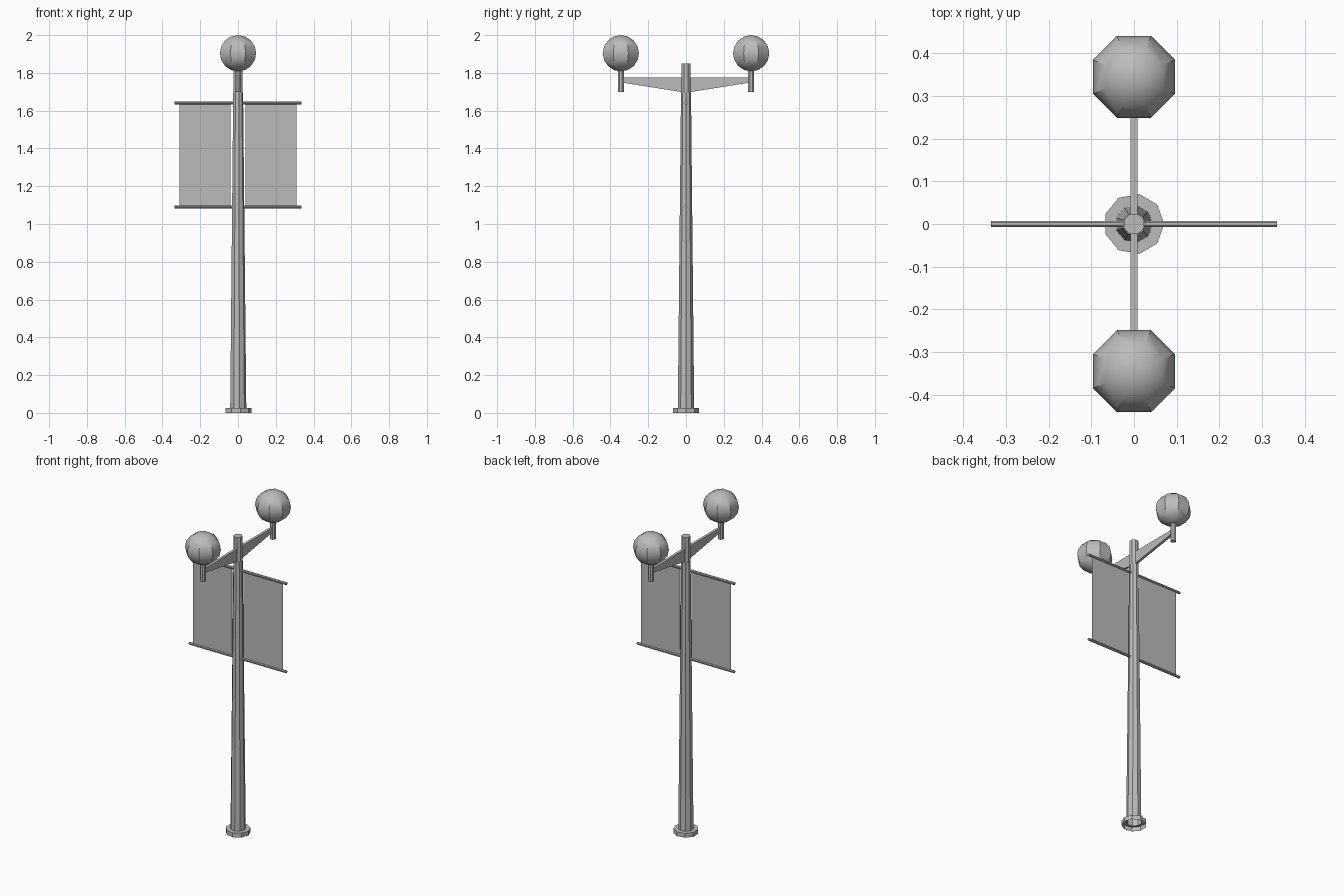
import bpy, bmesh, math
from mathutils import Matrix

cube = bpy.data.objects.get("Cube")
if cube:
    bpy.data.objects.remove(cube)

grey = bpy.data.materials.new("plain grey")
grey.use_nodes = True
grey.diffuse_color = (0.5, 0.5, 0.5, 1)
bsdf = next(n for n in grey.node_tree.nodes if n.type == 'BSDF_PRINCIPLED')
bsdf.inputs["Base Color"].default_value = (0.5, 0.5, 0.5, 1)


def finish(name, bm, loc=(0, 0, 0), smooth=None):
    bmesh.ops.recalc_face_normals(bm, faces=bm.faces)
    mesh = bpy.data.meshes.new(name)
    bm.to_mesh(mesh)
    bm.free()
    mesh.materials.append(grey)
    ob = bpy.data.objects.new(name, mesh)
    ob.location = loc
    bpy.context.collection.objects.link(ob)
    if smooth:
        bpy.ops.object.select_all(action='DESELECT')
        ob.select_set(True)
        bpy.context.view_layer.objects.active = ob
        bpy.ops.object.shade_smooth_by_angle(angle=math.radians(smooth))
    return ob


def lathe(name, profile, sides, turn=0.0, cap=False):
    """Sweep (radius, height) points round the z axis."""
    bm = bmesh.new()
    rings = []
    for r, z in profile:
        angles = [turn + math.tau * i / sides for i in range(sides)]
        rings.append([bm.verts.new((r * math.cos(a), r * math.sin(a), z)) for a in angles])
    for low, high in zip(rings, rings[1:]):
        for i in range(sides):
            j = (i + 1) % sides
            bm.faces.new((low[i], low[j], high[j], high[i]))
    if cap:
        bm.faces.new(rings[-1])
    return finish(name, bm)


def rod(name, radius, length, loc, axis='Z', sides=8):
    bm = bmesh.new()
    rot = Matrix.Rotation(math.pi / 2, 4, 'Y') if axis == 'X' else Matrix.Identity(4)
    turn = Matrix.Rotation(math.pi / sides, 4, 'Z')
    bmesh.ops.create_cone(bm, cap_ends=True, segments=sides, radius1=radius,
                          radius2=radius, depth=length, matrix=rot @ turn)
    return finish(name, bm, loc)


# Pole: open foot flange, tapered shaft, straight upper tube
lathe("base_flange", [(0.071, 0), (0.071, 0.027), (0.044, 0.027)], 9)
lathe("tapered_shaft", [(0.044, 0.02), (0.027, 1.695), (0.02, 1.695)], 9)
lathe("upper_tube", [(0.026, 1.68), (0.026, 1.85)], 8, math.pi / 8, cap=True)

# Banner rods and banners
for label, z in (("lower", 1.09), ("upper", 1.64)):
    rod(label + "_banner_rod", 0.008, 0.67, (0, 0, z), 'X')
for side, sign in (("left", 1), ("right", -1)):
    bm = bmesh.new()
    bmesh.ops.create_cube(bm, size=1, matrix=Matrix.Diagonal((0.27, 0.002, 0.55, 1)))
    finish(side + "_banner", bm, (sign * 0.175, 0, 1.365))

# Lamp arms, holders and globes
for side, sign in (("front", -1), ("back", 1)):
    bm = bmesh.new()
    outline = [(0, 1.775), (0.345, 1.775), (0.345, 1.75), (0, 1.695)]
    face = bm.faces.new([bm.verts.new((-0.008, sign * y, z)) for y, z in outline])
    extruded = bmesh.ops.extrude_face_region(bm, geom=[face])["geom"]
    bmesh.ops.translate(bm, vec=(0.016, 0, 0),
                        verts=[v for v in extruded if isinstance(v, bmesh.types.BMVert)])
    finish(side + "_arm", bm)

    rod(side + "_lamp_holder", 0.017, 0.13, (0, sign * 0.345, 1.765))

    bm = bmesh.new()
    shape = Matrix.Diagonal((0.104, 0.104, 0.096, 1)) @ Matrix.Rotation(math.pi / 8, 4, 'Z')
    bmesh.ops.create_uvsphere(bm, u_segments=8, v_segments=8, radius=1, matrix=shape)
    finish(side + "_globe", bm, (0, sign * 0.345, 1.904), smooth=30)
